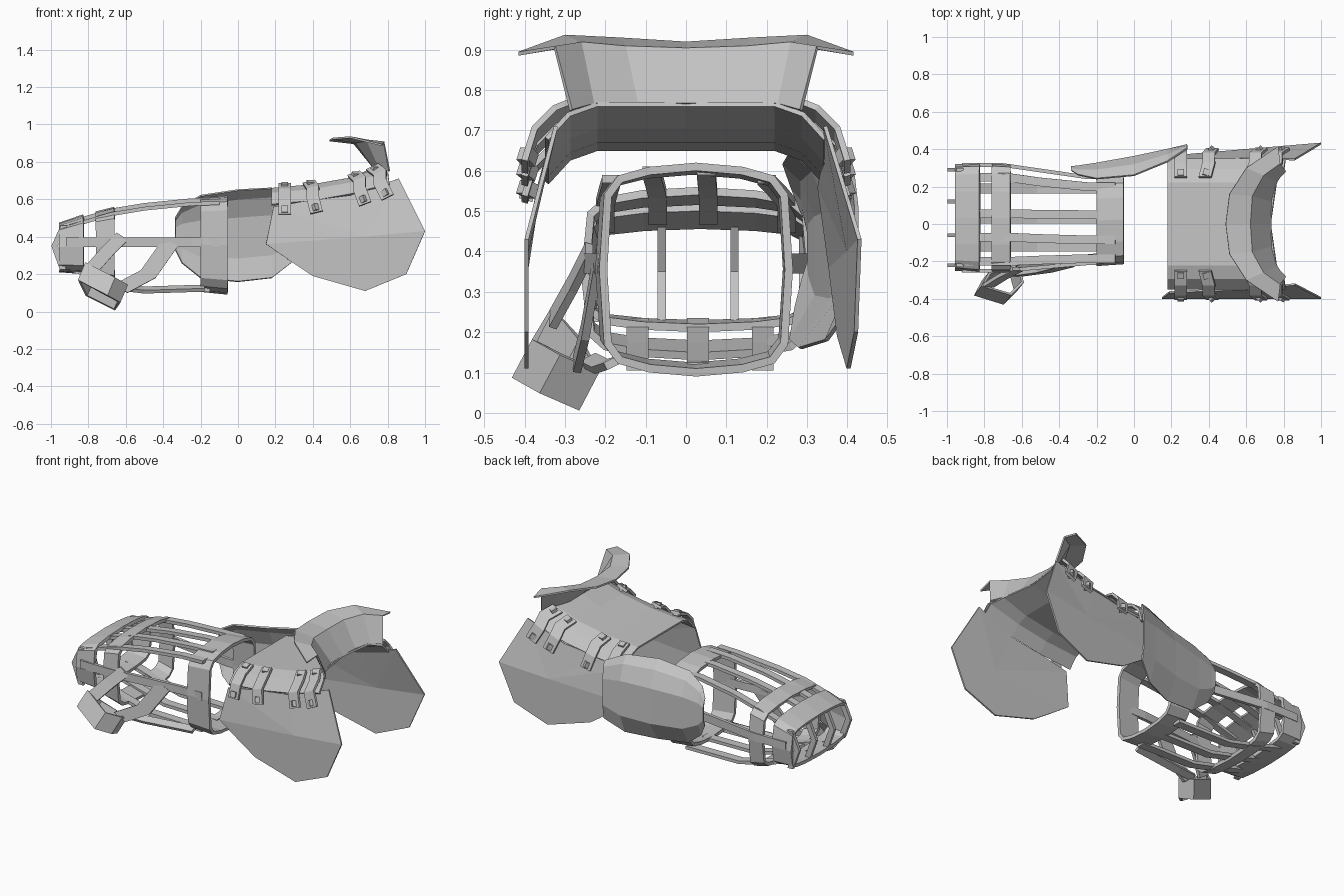
import bpy, bmesh
from mathutils import Vector

default_cube = bpy.data.objects.get("Cube")
if default_cube:
    bpy.data.objects.remove(default_cube, do_unlink=True)

steel = bpy.data.materials.new("plain grey steel")
steel.use_nodes = True
GREY = (0.55, 0.55, 0.55, 1)
steel.diffuse_color = GREY
steel.node_tree.nodes["Principled BSDF"].inputs["Base Color"].default_value = GREY


def finish(name, bm, thickness=0, mirror=False):
    """Turn a bmesh into a flat-shaded sheet, optionally mirrored across y."""
    bmesh.ops.recalc_face_normals(bm, faces=bm.faces)
    mesh = bpy.data.meshes.new(name)
    bm.to_mesh(mesh)
    bm.free()
    obj = bpy.data.objects.new(name, mesh)
    bpy.context.collection.objects.link(obj)
    mesh.materials.append(steel)
    if mirror:
        mod = obj.modifiers.new("other side", 'MIRROR')
        mod.use_axis = (False, True, False)
    if thickness:
        mod = obj.modifiers.new("sheet thickness", 'SOLIDIFY')
        mod.thickness = thickness
        mod.offset = 0
    return obj


def loft(name, rows, thickness, closed=False, mirror=False):
    """Skin a sheet over rows holding equal numbers of points."""
    bm = bmesh.new()
    grid = [[bm.verts.new(point) for point in row] for row in rows]
    for first, second in zip(grid, grid[1:]):
        count = len(first)
        for i in range(count if closed else count - 1):
            j = (i + 1) % count
            bm.faces.new((first[i], first[j], second[j], second[i]))
    return finish(name, bm, thickness, mirror)


def bar(name, path, across, thickness=0.02, mirror=False):
    """Flat strip following a path, widened both ways along a vector."""
    half = Vector(across)
    rows = [(Vector(p) - half, Vector(p) + half) for p in path]
    return loft(name, rows, thickness, mirror=mirror)


def fan(name, outline, centre, depth):
    """Faceted plate made of triangles around a centre."""
    bm = bmesh.new()
    place = lambda p: bm.verts.new((p[0], depth(*p), p[1]))
    hub = place(centre)
    rim = [place(p) for p in outline]
    for a, b in zip(rim, rim[1:] + rim[:1]):
        bm.faces.new((hub, a, b))
    return finish(name, bm, 0.01)


def hoop(x, right, left, low, high):
    """Rounded rectangular cross-section with bowed top and bottom."""
    mid, wide = (left + right) / 2, (left - right) / 2
    centre, tall = (low + high) / 2, (high - low) / 2
    quarter = [(1, 0), (0.95, 0.72), (0.82, 0.88), (0.5, 0.96)]
    top = quarter + [(0, 1)] + [(-u, v) for u, v in reversed(quarter)]
    under = [(-u, -v) for u, v in top[1:-1]]
    return [(x, mid + u * wide, centre + v * tall) for u, v in top + under]


# Shoulder arch
def arch_row(x, height, sweep=0):
    half = [(0, 0, 0), (0.22, 0, 0.4), (0.29, 0.025, 0.9), (0.345, 0.085, 1)]
    return [(x + sweep * s, y, height - drop) for y, drop, s in half]


loft("shoulder_arch", [arch_row(0.18, 0.655), arch_row(0.4, 0.675),
                       arch_row(0.6, 0.71), arch_row(0.73, 0.765, 0.08)],
     0.012, mirror=True)

# Neck collar with its turned-out lip
loft("neck_collar", [
    [(0.73, 0, 0.765), (0.73, 0.12, 0.765), (0.76, 0.23, 0.765), (0.81, 0.285, 0.75)],
    [(0.62, 0, 0.9), (0.63, 0.15, 0.905), (0.69, 0.26, 0.915), (0.78, 0.325, 0.905)],
    [(0.49, 0, 0.915), (0.51, 0.16, 0.925), (0.6, 0.3, 0.932), (0.77, 0.415, 0.89)],
], 0.01, mirror=True)

# Hanging plates on both sides of the shoulder
outline = [(0.15, 0.36), (0.19, 0.56), (0.36, 0.59), (0.6, 0.62), (0.86, 0.71),
           (1, 0.43), (0.9, 0.2), (0.68, 0.11), (0.4, 0.19), (0.28, 0.27)]
lean = lambda z: max(0, z - 0.45) * 0.28
fan("right_hanging_plate", outline, (0.68, 0.4), lambda x, z: lean(z) - 0.395)
fan("left_hanging_plate", outline, (0.68, 0.4),
    lambda x, z: 0.345 + 0.085 * x - lean(z))

# Straps and rivets joining arch and hanging plates
for number, (x, top, skew) in enumerate(
        [(0.25, 0.68, 0), (0.4, 0.69, 0.02), (0.65, 0.735, 0.03), (0.76, 0.77, 0.04)]):
    path = [(x - skew, 0.25, top), (x, 0.325, top - 0.03),
            (x, 0.375, top - 0.08), (x + skew, 0.4, top - 0.16)]
    bar(f"strap_{number}", path, (0.033, 0, skew * 0.4), 0.016, mirror=True)
    for end, (a, b) in {"upper": path[:2], "lower": path[-2:]}.items():
        a, b = Vector(a), Vector(b)
        spot = a.lerp(b, 0.3 if end == "upper" else 0.7)
        bm = bmesh.new()
        bmesh.ops.create_cube(bm, size=0.035)
        turn = (b - a).to_track_quat('Y', 'Z')
        bmesh.ops.rotate(bm, verts=bm.verts, matrix=turn.to_matrix())
        bmesh.ops.translate(bm, verts=bm.verts, vec=spot)
        finish(f"{end}_rivet_{number}", bm, mirror=True)

# Curved elbow guard
rows = []
for x, low, high, inset in [(-0.335, 0.33, 0.5, 0.02), (-0.3, 0.26, 0.56, 0.05),
                            (-0.2, 0.18, 0.62, 0.09), (0, 0.16, 0.65, 0.11),
                            (0.18, 0.18, 0.66, 0.07), (0.285, 0.26, 0.62, 0.02)]:
    outer = 0.37 + 0.19 * x
    rows.append([(x, outer - inset * pull, low + (high - low) * t)
                 for t, pull in [(0, 0.8), (0.25, 0.1), (0.7, 0.1), (0.9, 0.5), (1, 1)]])
loft("elbow_guard", rows, 0.01)

# Bands of the gauntlet cage
bands = {
    "wrist_cuff": [(-0.2, -0.215, 0.25, 0.115, 0.6), (-0.055, -0.205, 0.255, 0.1, 0.61)],
    "knuckle_band": [(-0.76, -0.25, 0.315, 0.17, 0.525), (-0.66, -0.25, 0.31, 0.14, 0.55)],
    "finger_band": [(-0.955, -0.24, 0.31, 0.22, 0.465), (-0.825, -0.25, 0.315, 0.21, 0.51)],
}
for name, ends in bands.items():
    loft(name, [hoop(*end) for end in ends], 0.02, closed=True)

# Bars running along the back of the hand
for number, (wrist, hand) in enumerate(
        [(0.2, 0.25), (0.05, 0.055), (-0.085, -0.07), (-0.185, -0.2)]):
    drop = 0.02 if number in (0, 3) else 0
    middle = (wrist + hand) / 2
    path = [(-0.1, wrist, 0.6 - drop), (-0.25, wrist, 0.595 - drop),
            (-0.5, middle, 0.57 - drop), (-0.68, hand, 0.54 - drop),
            (-0.9, hand, 0.475 - drop)]
    bar(f"hand_bar_{number}", path, (0, 0.023, 0))

# Bars along the palm
for number, y in enumerate([-0.12, 0.03, 0.19]):
    bar(f"palm_bar_{number}", [(-0.15, y, 0.115), (-0.52, y, 0.12),
                               (-0.7, y, 0.165), (-0.9, y, 0.225)], (0, 0.027, 0))

# Side bars
for side, wrist, hand in [("right", -0.21, -0.25), ("left", 0.25, 0.315)]:
    bar(f"{side}_side_bar", [(-0.1, wrist, 0.37), (-0.25, wrist, 0.37),
                             (-0.7, hand, 0.37), (-0.92, hand, 0.37)], (0, 0, 0.025))

# Bowed finger dividers and end strips at the open tip
for number, y in enumerate([-0.22, -0.06, 0.12, 0.29]):
    bar(f"finger_divider_{number}", [(-0.93, y, 0.46), (-0.98, y, 0.35),
                                     (-0.935, y, 0.225)], (0.018, 0, 0))

# Thumb loop
rim = [(-0.85, -0.38, 0.165), (-0.7, -0.425, 0.085), (-0.635, -0.36, 0.05),
       (-0.66, -0.27, 0.01), (-0.81, -0.31, 0.085)]
loft("thumb_loop", [rim, [Vector(p) + Vector((0.04, 0.05, 0.095)) for p in rim]],
     0.015, closed=True)

# Thumb connecting strips
bar("thumb_front_strip", [(-0.78, -0.33, 0.23), (-0.7, -0.28, 0.32),
                          (-0.62, -0.24, 0.4)], (0.03, 0, -0.02))
bar("thumb_rear_strip", [(-0.63, -0.27, 0.12), (-0.48, -0.25, 0.2),
                         (-0.36, -0.22, 0.37)], (0.04, 0, -0.02))
bar("thumb_low_strip", [(-0.63, -0.24, 0.13), (-0.5, -0.21, 0.115),
                        (-0.18, -0.18, 0.125)], (0, 0.02, 0.01))
